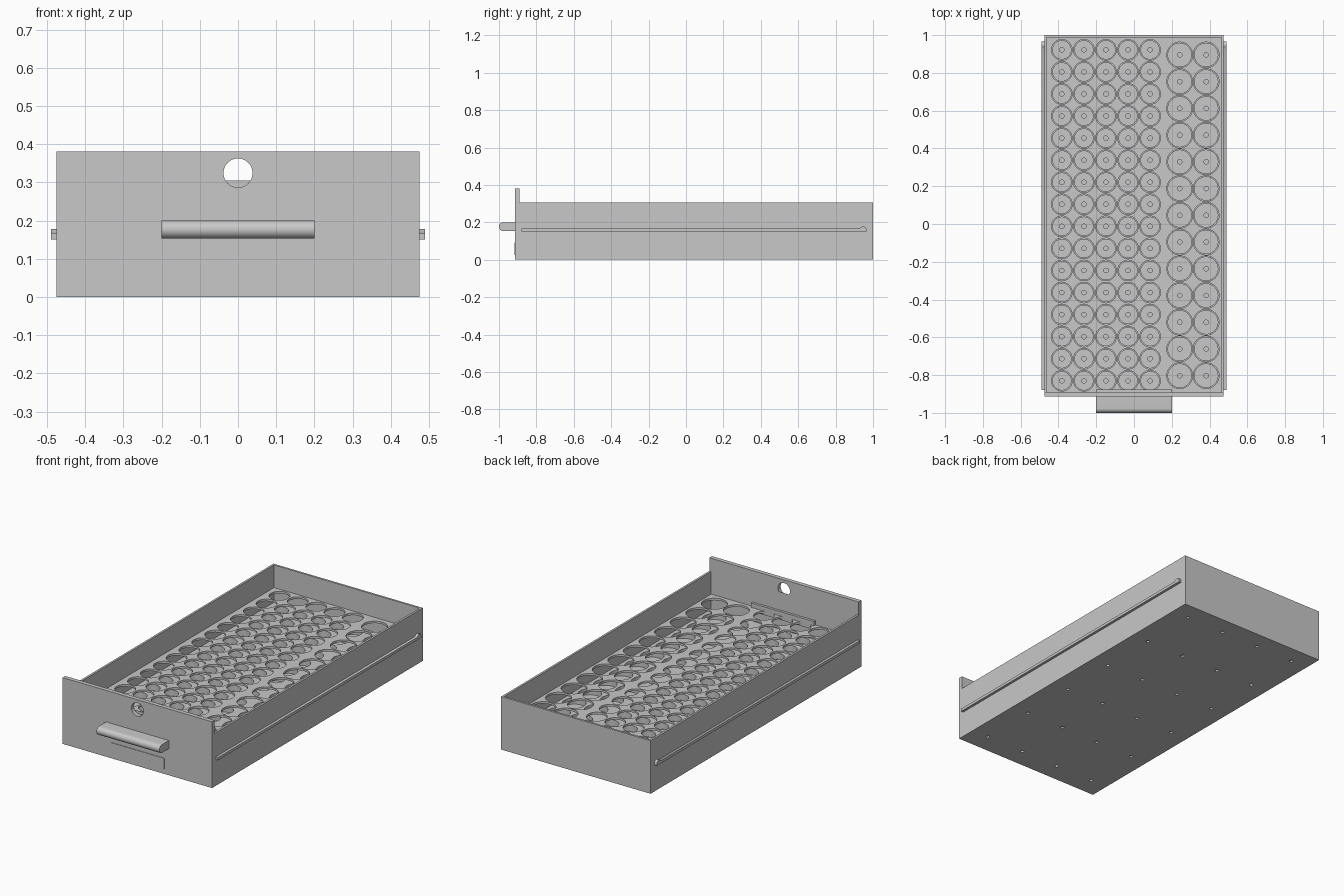
import bpy, bmesh
from math import cos, sin, pi
from mathutils import Matrix

if "Cube" in bpy.data.objects:
    bpy.data.objects.remove(bpy.data.objects["Cube"], do_unlink=True)

grey = bpy.data.materials.new("plain_grey")
grey.use_nodes = True
grey.diffuse_color = (0.58, 0.58, 0.58, 1)
grey.node_tree.nodes["Principled BSDF"].inputs["Base Color"].default_value = (0.58, 0.58, 0.58, 1)

# Local profile axes (u, v, depth) mapped to world axes for each extrusion direction
FRAMES = {
    "Z": Matrix.Identity(3),
    "Y": Matrix(((1, 0, 0), (0, 0, 1), (0, 1, 0))),
    "X": Matrix(((0, 0, 1), (1, 0, 0), (0, 1, 0))),
}


def arc(u, v, r, start=0, end=2 * pi, n=32):
    """Points on an arc; a full circle leaves out the repeated end point."""
    count = n if end - start >= 2 * pi else n + 1
    return [(u + r * cos(start + (end - start) * i / n),
             v + r * sin(start + (end - start) * i / n)) for i in range(count)]


def rect(u0, u1, v0, v1):
    return [(u0, v0), (u1, v0), (u1, v1), (u0, v1)]


def rounded_rect(u0, u1, v0, v1, r):
    corners = [(u1 - r, v1 - r), (u0 + r, v1 - r), (u0 + r, v0 + r), (u1 - r, v0 + r)]
    return [p for i, (u, v) in enumerate(corners)
            for p in arc(u, v, r, i * pi / 2, (i + 1) * pi / 2, 4)]


def extrude(name, loops, low, high, axis="Z"):
    """Filled outline (first loop) with holes (other loops), extruded along an axis."""
    curve = bpy.data.curves.new(name, "CURVE")
    curve.dimensions = "2D"
    curve.fill_mode = "BOTH"
    curve.extrude = (high - low) / 2
    for loop in loops:
        spline = curve.splines.new("POLY")
        spline.points.add(len(loop) - 1)
        for point, (u, v) in zip(spline.points, loop):
            point.co = (u, v, 0, 1)
        spline.use_cyclic_u = True
    temp = bpy.data.objects.new(name + "_outline", curve)
    bpy.context.collection.objects.link(temp)
    depsgraph = bpy.context.evaluated_depsgraph_get()
    mesh = bpy.data.meshes.new_from_object(temp.evaluated_get(depsgraph))
    bpy.data.objects.remove(temp, do_unlink=True)
    bpy.data.curves.remove(curve)

    bm = bmesh.new()
    bm.from_mesh(mesh)
    bmesh.ops.remove_doubles(bm, verts=bm.verts, dist=1e-5)
    for vert in bm.verts:
        vert.co.z += (low + high) / 2
        vert.co = FRAMES[axis] @ vert.co
    bmesh.ops.recalc_face_normals(bm, faces=bm.faces)
    bm.to_mesh(mesh)
    bm.free()

    mesh.name = name
    mesh.materials.clear()
    mesh.materials.append(grey)
    obj = bpy.data.objects.new(name, mesh)
    bpy.context.collection.objects.link(obj)
    bpy.ops.object.select_all(action="DESELECT")
    obj.select_set(True)
    bpy.context.view_layer.objects.active = obj
    bpy.ops.object.shade_smooth_by_angle(angle=0.6)
    return obj


# Main sizes
W, WALL = 0.475, 0.012
FRONT, PANEL_BACK, BACK = -0.914, -0.89, 1.0
inside = rect(-W + WALL, W - WALL, PANEL_BACK, BACK - WALL)

# Side and back walls, and a floor with shallow screw holes underneath
extrude("drawer_walls", [rect(-W, W, PANEL_BACK, BACK), inside], 0, 0.305)
screw_holes = [arc(-0.367 + 0.245 * i, -0.8 + 0.339 * j, 0.01, n=16)
               for i in range(4) for j in range(6)]
extrude("floor_underside", [inside] + screw_holes, 0, 0.01)
extrude("floor", [inside], 0.01, 0.016)

# Socket layout: five columns of small sockets, two of large ones
sockets = [(-0.382 + 0.1168 * i, 0.922 - 0.1168 * j, 0.0545)
           for i in range(5) for j in range(16)]
sockets += [(0.242 + 0.14 * i, 0.895 - 0.1415 * j, 0.068)
            for i in range(2) for j in range(13)]


def holes(shrink):
    return [arc(x, y, r - shrink) for x, y, r in sockets]


# Tray: raised socket plate, open gap, then a cup plate closed by a pin-hole plate
extrude("top_socket_plate", [inside] + holes(0), 0.163, 0.175)
extrude("lower_cup_plate", [inside] + holes(0.006), 0.055, 0.09)
pins = [arc(x, y, 0.012, n=16) for x, y, r in sockets]
extrude("pin_plate", [inside] + pins, 0.043, 0.055)

# Front panel with a finger hole and a thin raised label plate
finger_hole = arc(0, 0.3245, 0.038, n=48)
extrude("front_panel", [rect(-W, W, 0, 0.381), finger_hole], FRONT, PANEL_BACK, "Y")
label = rounded_rect(-0.172, 0.172, 0.025, 0.091, 0.006)
extrude("label_plate", [label], FRONT - 0.003, FRONT, "Y")

# Rounded pull handle that passes through the panel
grip = arc(-0.9765, 0.1765, 0.0235, pi / 2, 3 * pi / 2, 16)
extrude("handle", [grip + [(-0.876, 0.153), (-0.876, 0.2)]], -0.2, 0.2, "X")

# Runner on each side, with a rounded stop ramping up at the back end
runner = [(-0.88, 0.151), (0.965, 0.151)]
runner += arc(0.948, 0.161, 0.017, 0, 0.7 * pi, 10)
runner += [(0.925, 0.167), (-0.88, 0.167)]
for side, low, high in (("left", W, 0.49), ("right", -0.49, -W)):
    extrude(side + "_runner", [runner], low, high, "X")
